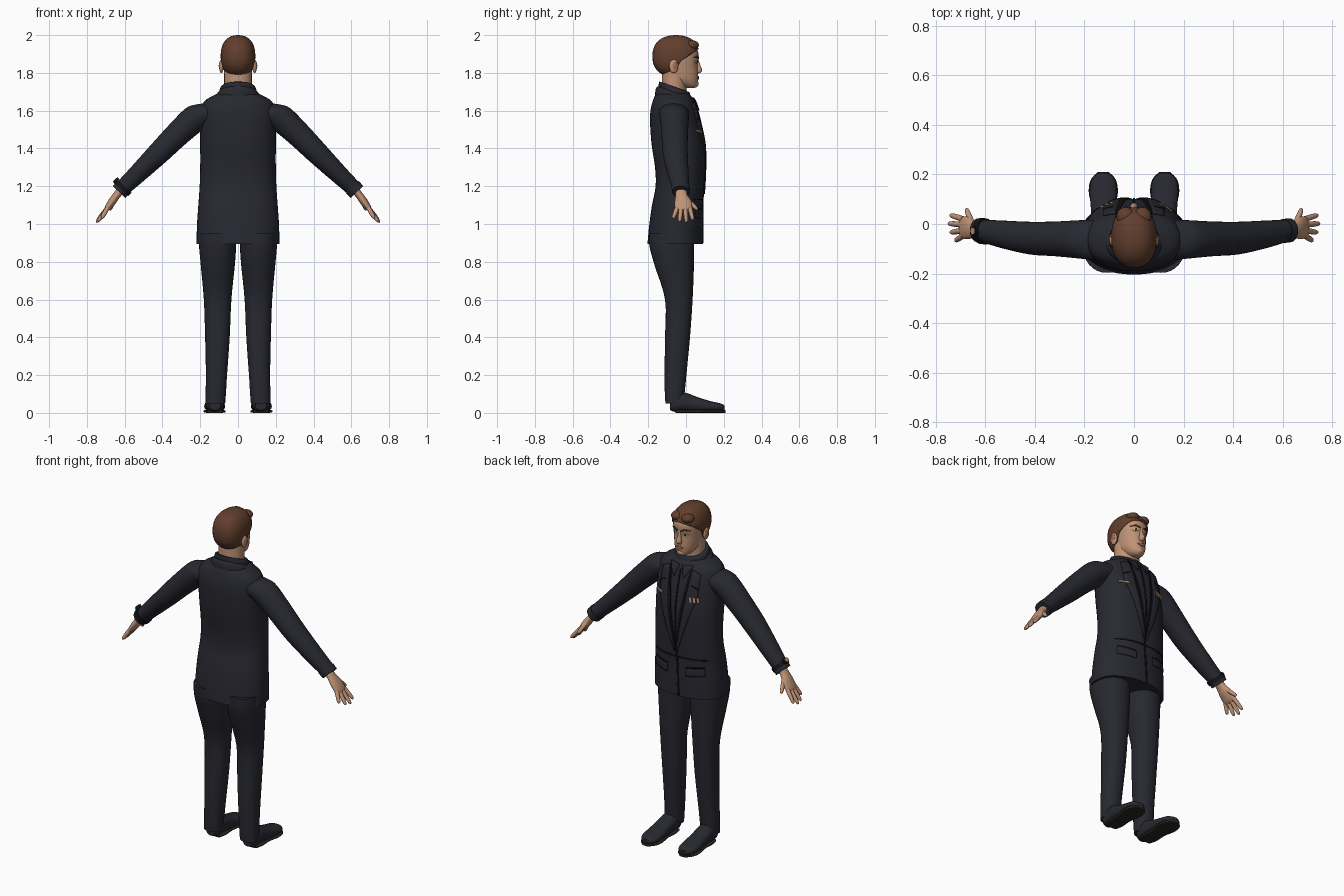
import bpy, bmesh, math
from mathutils import Vector
from mathutils.bvhtree import BVHTree

if "Cube" in bpy.data.objects:
    bpy.data.objects.remove(bpy.data.objects["Cube"])

X, Y, Z = Vector((1, 0, 0)), Vector((0, 1, 0)), Vector((0, 0, 1))


def material(name, *rgb):
    m = bpy.data.materials.new(name)
    m.use_nodes = True
    m.diffuse_color = (*rgb, 1)
    m.node_tree.nodes["Principled BSDF"].inputs["Base Color"].default_value = (*rgb, 1)
    return m


SUIT = material("navy cloth", .021, .022, .03)
SEAM = material("dark seam", .007, .007, .01)
SKIN = material("skin", .52, .29, .18)
LIP = material("lip", .36, .15, .1)
HAIR = material("brown hair", .12, .048, .026)
WHITE = material("eye white", .6, .55, .5)
IRIS = material("iris", .03, .02, .015)
BADGE = material("tan badge", .5, .27, .15)
SOLE = material("shoe sole", .025, .017, .016)


def finish(name, bm, mat, angle=45):
    bmesh.ops.recalc_face_normals(bm, faces=bm.faces)
    mesh = bpy.data.meshes.new(name)
    bm.to_mesh(mesh)
    bm.free()
    mesh.materials.append(mat)
    ob = bpy.data.objects.new(name, mesh)
    bpy.context.collection.objects.link(ob)
    bpy.ops.object.select_all(action='DESELECT')
    ob.select_set(True)
    bpy.context.view_layer.objects.active = ob
    bpy.ops.object.shade_smooth_by_angle(angle=math.radians(angle))
    return ob


def spline(rows, steps):
    """Smooth a list of rows with a Catmull-Rom curve."""
    rows = [Vector(r) for r in rows]
    out = []
    for i in range(len(rows) - 1):
        a, b, c, d = rows[max(i - 1, 0)], rows[i], rows[i + 1], rows[min(i + 2, len(rows) - 1)]
        for k in range(steps):
            t = k / steps
            out.append(b + (c - a) * (t / 2) + (2 * a - 5 * b + 4 * c - d) * (t * t / 2)
                       + (3 * b - a - 3 * c + d) * (t ** 3 / 2))
    return out + [rows[-1]]


def loft(name, rows, mat, u=X, v=Y, power=2, side=1, segs=32, steps=4):
    """Skin rows of x, y, z, u radius, v radius; side -1 mirrors in x."""
    bm = bmesh.new()
    rings = []
    for r in spline(rows, steps):
        ring = []
        for i in range(segs):
            a = math.tau * i / segs
            c, s = math.cos(a), math.sin(a)
            p = Vector(r[:3]) + u * (max(r[3], .001) * math.copysign(abs(c) ** (2 / power), c)) \
                + v * (max(r[4], .001) * math.copysign(abs(s) ** (2 / power), s))
            p.x *= side
            ring.append(bm.verts.new(p))
        rings.append(ring)
    for lo, hi in zip(rings, rings[1:]):
        for i in range(segs):
            j = (i + 1) % segs
            bm.faces.new((lo[i], lo[j], hi[j], hi[i]))
    bm.faces.new(rings[0])
    bm.faces.new(rings[-1])
    return finish(name, bm, mat)


def ball(name, centre, radii, mat, box=1.0):
    bm = bmesh.new()
    bmesh.ops.create_uvsphere(bm, u_segments=32, v_segments=20, radius=1)
    for p in bm.verts:
        p.co = Vector([c + r * math.copysign(abs(k) ** box, k) for c, r, k in zip(centre, radii, p.co)])
    return finish(name, bm, mat)


def tree_of(ob):
    return BVHTree.FromPolygons([p.co for p in ob.data.vertices], [p.vertices[:] for p in ob.data.polygons])


def along(line, t):
    f = t * (len(line) - 1)
    i = min(int(f), len(line) - 2)
    return Vector(line[i]).lerp(Vector(line[i + 1]), f - i)


def plate(name, a, b, mat, tree, lift=.003, side=1, n=16, m=4):
    """Thin cloth-like plate between two x-z lines, laid on the +y surface."""
    bm = bmesh.new()
    grid = []
    for i in range(n + 1):
        row = []
        for j in range(m + 1):
            p = along(a, i / n).lerp(along(b, i / n), j / m)
            hit = tree.ray_cast(Vector((p.x * side, 1, p.y)), -Y)[0]
            if hit is None:
                hit = tree.find_nearest(Vector((p.x * side, .05, p.y)))[0]
            row.append(bm.verts.new(hit + Y * lift))
        grid.append(row)
    for r, q in zip(grid, grid[1:]):
        for j in range(m):
            bm.faces.new((r[j], r[j + 1], q[j + 1], q[j]))
    ob = finish(name, bm, mat)
    mod = ob.modifiers.new("thickness", 'SOLIDIFY')
    mod.thickness, mod.offset = .005, 0
    return ob


def line(name, p, q, w, mat, tree, lift=.001, side=1):
    d = (Vector(q) - Vector(p)).normalized() * w / 2
    o = Vector((-d.y, d.x))
    return plate(name, [Vector(p) + o, Vector(q) + o], [Vector(p) - o, Vector(q) - o], mat, tree, lift, side, m=1)


# Jacket body
torso = loft("jacket_body", [
    (0, -.057, .895, .22, .147), (0, -.052, 1.0, .217, .142), (0, -.046, 1.1, .21, .134),
    (0, -.033, 1.2, .203, .128), (0, -.032, 1.3, .2, .132), (0, -.041, 1.42, .2, .141),
    (0, -.055, 1.53, .2, .135), (0, -.063, 1.6, .197, .125), (0, -.066, 1.65, .178, .11),
    (0, -.07, 1.685, .12, .09), (0, -.07, 1.7, .08, .06)], SUIT, power=2.2, segs=48)
front = tree_of(torso)

# Collars, tilted down toward the face side
tilt = Vector((0, 1, -.35))
loft("jacket_collar", [(0, -.066, 1.645, .125, .098), (0, -.066, 1.68, .115, .095),
                       (0, -.066, 1.7, .1, .085)], SUIT, v=tilt)
loft("shirt_collar", [(0, -.06, 1.66, .1, .086), (0, -.06, 1.7, .1, .085),
                      (0, -.062, 1.725, .09, .08), (0, -.062, 1.725, .073, .07)], SUIT, v=tilt)

# Front closure, lapels, waist seam and pocket flaps
line("shirt_placket", (0, 1.64), (0, 1.2), .008, SEAM, front)
line("jacket_opening", (0, 1.18), (-.015, .9), .01, SEAM, front)
line("waist_seam", (-.17, 1.13), (.17, 1.13), .006, SEAM, front)
for s in (-1, 1):
    plate("lapel", [(.075, 1.65), (.055, 1.45), (.005, 1.17)],
          [(.125, 1.63), (.125, 1.5), (.01, 1.16)], SUIT, front, .006, s)
    line("lapel_edge", (.068, 1.65), (.002, 1.17), .01, SEAM, front, .002, s)
    line("lapel_notch", (.085, 1.57), (.125, 1.55), .006, SEAM, front, .008, s)
    plate("collar_point", [(.01, 1.665), (.03, 1.6)], [(.075, 1.67), (.035, 1.6)], SUIT, front, .008, s)
    plate("pocket_flap", [(.06, 1.07), (.16, 1.08)], [(.06, 1.025), (.165, 1.035)], SUIT, front, .005, s)
    line("pocket_seam", (.06, 1.075), (.16, 1.085), .006, SEAM, front, .002, s)
plate("name_tag", [(.1, 1.495), (.155, 1.5)], [(.1, 1.483), (.155, 1.488)], BADGE, front, .009)
for i in range(3):
    x = -.085 - .02 * i
    line("chest_badge", (x, 1.505), (x - .008, 1.475), .012, BADGE, front, .009)

# Trousers, shoes, arms and hands
slope = Vector((.72, 0, .69))
for s in (-1, 1):
    loft("trouser_leg", [
        (.108, -.077, .95, .1, .12), (.108, -.075, .88, .098, .118), (.107, -.062, .78, .09, .104),
        (.108, -.038, .6, .073, .073), (.109, -.045, .4, .065, .066), (.114, -.056, .2, .056, .058),
        (.118, -.06, .1, .054, .052), (.12, -.064, .05, .052, .045)], SUIT, power=2.2, side=s)
    loft("shoe", [
        (.122, -.085, .045, .03, .03), (.122, -.06, .05, .046, .044), (.122, -.01, .058, .05, .05),
        (.123, .06, .044, .051, .04), (.124, .13, .034, .055, .028), (.124, .18, .029, .047, .022),
        (.124, .205, .025, .022, .014)], SUIT, v=Z, power=2.3, side=s)
    loft("shoe_sole", [
        (.122, -.055, .008, .04, .008), (.122, -.01, .008, .05, .008), (.123, .06, .008, .047, .008),
        (.124, .13, .008, .059, .008), (.124, .18, .008, .05, .008), (.124, .21, .008, .022, .008)],
        SOLE, v=Z, power=4, side=s)
    loft("sleeve", [
        (.1, -.065, 1.6, .06, .075), (.17, -.064, 1.583, .072, .08), (.225, -.062, 1.56, .074, .077),
        (.32, -.06, 1.475, .067, .07), (.42, -.057, 1.375, .06, .066), (.53, -.042, 1.267, .05, .056),
        (.6, -.03, 1.2, .044, .047), (.628, -.026, 1.172, .042, .045)], SUIT, u=slope, side=s)
    loft("sleeve_cuff", [(.605, -.028, 1.195, .047, .049), (.63, -.026, 1.17, .046, .048)],
         SUIT, u=slope, side=s)
    palm = Vector((.82, 0, .57))
    loft("palm", [
        (.61, -.025, 1.19, .024, .03), (.64, -.024, 1.155, .02, .031), (.665, -.016, 1.12, .021, .044),
        (.69, -.014, 1.085, .016, .045), (.7, -.014, 1.072, .009, .04)], SKIN, u=palm, side=s)
    # Four fingers fan out from the knuckles; the thumb points forward
    for name, y, tip in (("index_finger", .02, (.742, .036, 1.022)), ("middle_finger", -.003, (.75, .002, 1.008)),
                         ("ring_finger", -.026, (.742, -.034, 1.013)), ("little_finger", -.047, (.722, -.068, 1.03)),
                         ("thumb", .01, (.678, .062, 1.075))):
        a = Vector((.655, .005, 1.13)) if name == "thumb" else Vector((.69, y, 1.086))
        b = Vector(tip)
        path = [(0, .012), (.5, .0115), (.88, .009), (1, .003)]
        loft(name, [(*a.lerp(b, t), r, r) for t, r in path], SKIN, u=palm,
             v=(b - a).cross(palm).normalized(), side=s, segs=12)

# Wristwatch on one cuff
loft("watch_strap", [(.6, -.03, 1.2, .051, .053), (.617, -.028, 1.183, .051, .053)], SEAM, u=slope, side=-1)
loft("watch_case", [(.64, -.028, 1.225, .018, .02), (.65, -.028, 1.235, .017, .019)],
     SEAM, u=Vector((.7, 0, -.7)), side=-1)
loft("watch_dial", [(.649, -.028, 1.234, .012, .013), (.652, -.028, 1.237, .012, .013)],
     BADGE, u=Vector((.7, 0, -.7)), side=-1)

# Head, neck, nose and ears
loft("neck", [(0, -.065, 1.63, .075, .07), (0, -.063, 1.72, .073, .066), (0, -.06, 1.83, .073, .066)], SKIN)
head = loft("head", [
    (0, .025, 1.72, .02, .022), (0, .008, 1.735, .042, .052), (0, -.02, 1.765, .062, .084),
    (0, -.03, 1.8, .07, .094), (0, -.035, 1.84, .076, .096), (0, -.04, 1.875, .08, .105),
    (0, -.045, 1.915, .082, .108), (0, -.055, 1.95, .07, .09), (0, -.06, 1.975, .045, .06)],
    SKIN, power=2.2)
face = tree_of(head)
loft("nose", [(0, .056, 1.878, .008, .008), (0, .06, 1.845, .01, .014), (0, .066, 1.812, .016, .02),
              (0, .058, 1.797, .013, .012)], SKIN, segs=16)
ball("chin", (0, .045, 1.742), (.026, .022, .02), SKIN)
for s in (-1, 1):
    ball("ear", (s * .088, -.065, 1.835), (.012, .024, .036), SKIN)
    ball("ear_hollow", (s * .096, -.06, 1.838), (.006, .013, .021), LIP)
    plate("eye", [(.019, 1.858), (.034, 1.868), (.05, 1.858)], [(.019, 1.857), (.034, 1.85), (.05, 1.857)],
          WHITE, face, .001, s)
    plate("iris", [(.029, 1.863), (.034, 1.867), (.039, 1.863)], [(.029, 1.854), (.034, 1.85), (.039, 1.854)],
          IRIS, face, .002, s)
    plate("eyebrow", [(.013, 1.882), (.036, 1.891), (.06, 1.881)], [(.013, 1.873), (.036, 1.882), (.06, 1.878)],
          HAIR, face, .003, s)
plate("lips", [(-.026, 1.776), (-.008, 1.784), (0, 1.782), (.008, 1.784), (.026, 1.776)],
      [(-.026, 1.775), (-.008, 1.765), (0, 1.764), (.008, 1.765), (.026, 1.775)], LIP, face, .003)

# Hair cap, trimmed along the forehead line and behind the ears
hair = ball("hair", (0, -.053, 1.888), (.092, .125, .112), HAIR, .87)
bm = bmesh.new()
bm.from_mesh(hair.data)
cuts = [(Vector((0, .065, 1.925)), Vector((0, .065, -.095))),
        (Vector((0, -.035, 1.85)), Vector((0, .08, -.045)))]
for co, no in cuts:
    bmesh.ops.bisect_plane(bm, geom=bm.verts[:] + bm.edges[:] + bm.faces[:], plane_co=co, plane_no=no)
gone = [f for f in bm.faces if all((f.calc_center_median() - co).dot(no) > 0 for co, no in cuts)]
bmesh.ops.delete(bm, geom=gone, context='FACES')
bm.to_mesh(hair.data)
bm.free()
hair.modifiers.new("thickness", 'SOLIDIFY').thickness = .015
for s in (-1, 1):
    ball("fringe_lock", (s * .034, .03, 1.947), (.036, .038, .026), HAIR)
